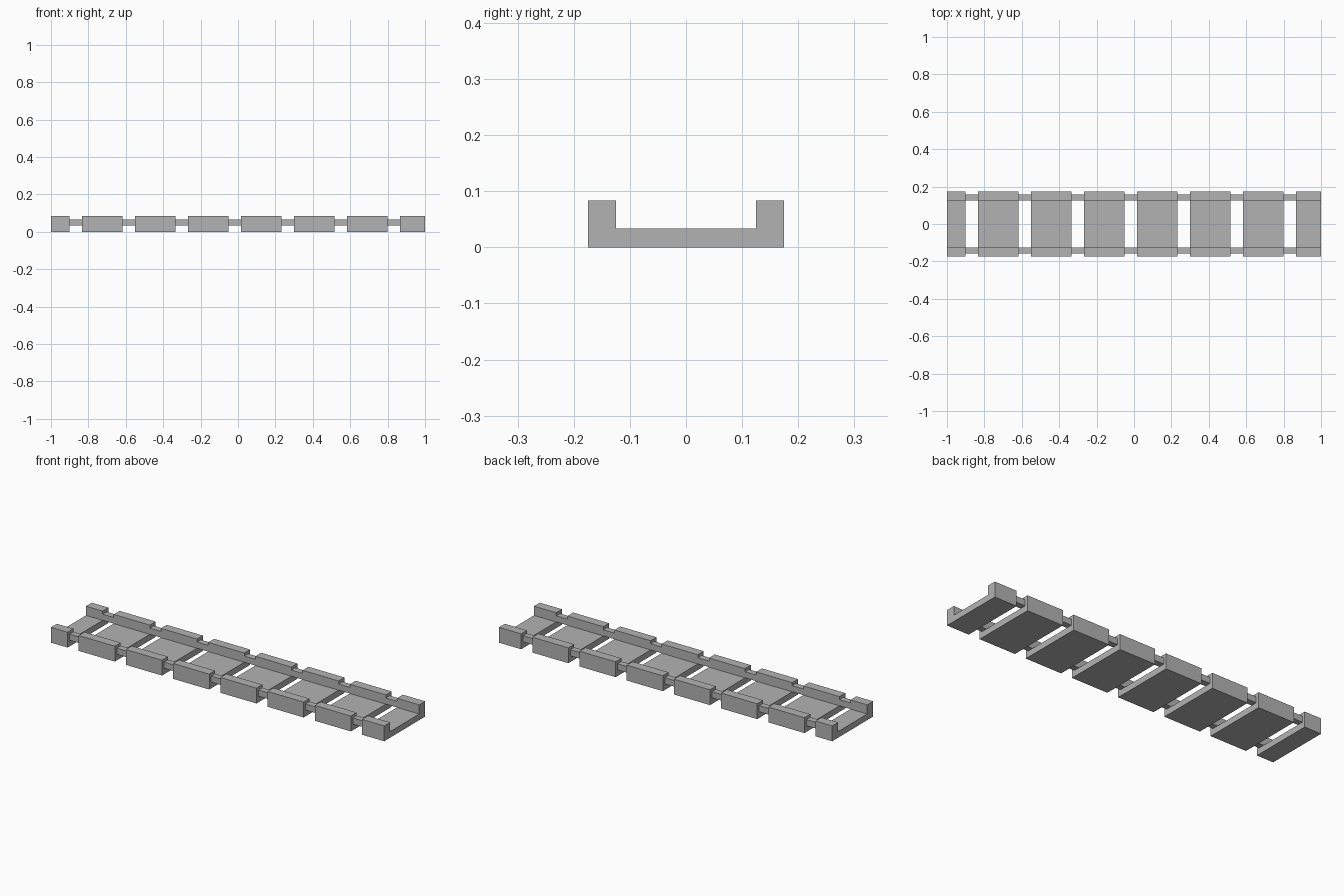
import bpy
import bmesh

cube = bpy.data.objects.get("Cube")
if cube:
    bpy.data.objects.remove(cube, do_unlink=True)

U = 1 / 60            # modelling grid step
PLATE, GAP = 13, 4    # plate length and spacing, in steps
END = 60              # half length of the whole track

grey = bpy.data.materials.new("plain grey")
grey.use_nodes = True
colour = (0.45, 0.45, 0.45, 1)
grey.diffuse_color = colour
grey.node_tree.nodes["Principled BSDF"].inputs["Base Color"].default_value = colour


def extrude_profile(name, profile, x0, x1):
    """Extrude a closed (y, z) outline along x."""
    bm = bmesh.new()
    face = bm.faces.new([bm.verts.new((x0 * U, y * U, z * U)) for y, z in profile])
    new = bmesh.ops.extrude_face_region(bm, geom=[face])["geom"]
    moved = [v for v in new if isinstance(v, bmesh.types.BMVert)]
    bmesh.ops.translate(bm, verts=moved, vec=((x1 - x0) * U, 0, 0))
    bmesh.ops.recalc_face_normals(bm, faces=bm.faces)
    mesh = bpy.data.meshes.new(name)
    bm.to_mesh(mesh)
    bm.free()
    mesh.materials.append(grey)
    obj = bpy.data.objects.new(name, mesh)
    bpy.context.collection.objects.link(obj)
    return obj


# Outlines: channel-shaped plate and the small square connecting bar
half = [(10.5, 0), (10.5, 5), (7.5, 5), (7.5, 2)]
channel = half + [(-y, z) for y, z in reversed(half)]
bar = [(7.5, 2), (9.5, 2), (9.5, 4), (7.5, 4)]

# Plates along the length, with a cut-short plate at each end
start, stop, index = -END, -54, 1
while start < END:
    extrude_profile(f"channel_plate_{index}", channel, start, stop)
    # Pair of bars bridging the gap to the next plate
    if stop < END:
        for side, name in ((1, "back"), (-1, "front")):
            outline = [(side * y, z) for y, z in bar]
            extrude_profile(f"{name}_connecting_bar_{index}", outline, stop, stop + GAP)
    start = stop + GAP
    stop = min(start + PLATE, END)
    index += 1
